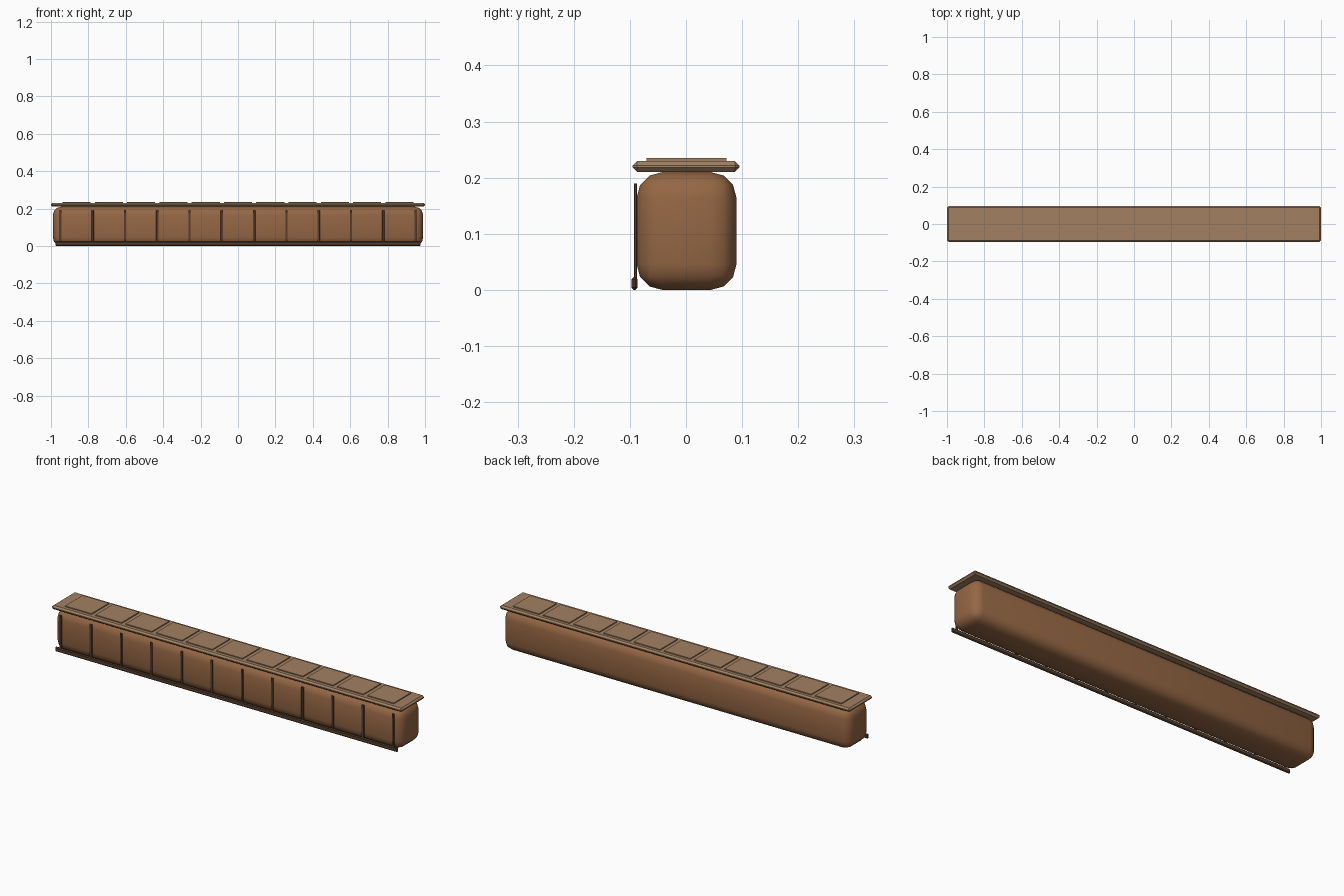
import bpy

old = bpy.data.objects.get("Cube")
if old:
    bpy.data.objects.remove(old, do_unlink=True)


def material(name, color):
    m = bpy.data.materials.new(name)
    m.use_nodes = True
    rgba = (*color, 1)
    m.diffuse_color = rgba
    m.node_tree.nodes["Principled BSDF"].inputs["Base Color"].default_value = rgba
    return m


def box(name, low, high, mat, bevel=0, segments=1, smooth=False):
    size = [b - a for a, b in zip(low, high)]
    center = [(a + b) / 2 for a, b in zip(low, high)]
    bpy.ops.mesh.primitive_cube_add(size=1, location=center)
    ob = bpy.context.object
    ob.name = name
    ob.scale = size
    bpy.ops.object.transform_apply(location=False, rotation=False, scale=True)
    ob.data.materials.append(mat)
    if bevel:
        mod = ob.modifiers.new("Bevel", "BEVEL")
        mod.width = bevel
        mod.segments = segments
        bpy.ops.object.modifier_apply(modifier=mod.name)
    if smooth:
        bpy.ops.object.shade_smooth_by_angle(angle=0.7)
    return ob


wood = material("brown wood", (0.30, 0.135, 0.058))
top_wood = material("light top wood", (0.36, 0.22, 0.122))
trim = material("dark brown trim", (0.095, 0.048, 0.027))

# Rounded counter body and overhanging top
box("counter_body", (-0.99, -0.088, 0), (0.99, 0.09, 0.21), wood, 0.046, 3, True)
box("counter_top", (-1, -0.095, 0.21), (1, 0.095, 0.23), top_wood, 0.008)

# Raised panels along the top
pitch = 0.1725
for i in range(11):
    x = (i - 5) * pitch
    box(f"top_panel_{i + 1}", (x - 0.075, -0.07, 0.229), (x + 0.075, 0.072, 0.235), top_wood)

# Front foot rail and upright battens
box("foot_rail", (-0.977, -0.097, 0), (0.977, -0.086, 0.023), trim, 0.004)
for i in range(12):
    x = (i - 5.5) * pitch
    box(f"front_batten_{i + 1}", (x - 0.006, -0.093, 0.015), (x + 0.006, -0.087, 0.19), trim, 0.001)
